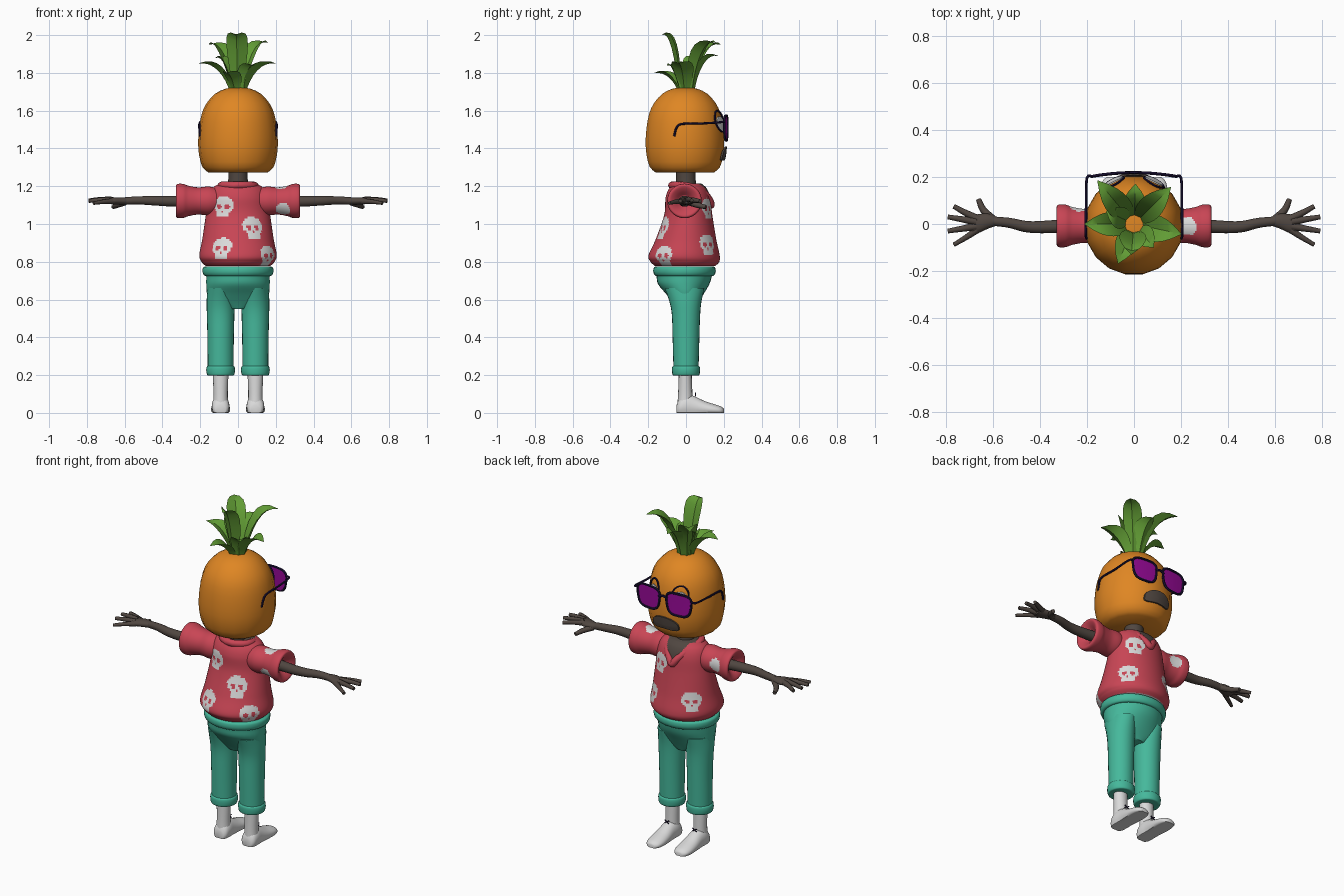
import bpy, bmesh, math
from mathutils import Vector as V

if "Cube" in bpy.data.objects:
    bpy.data.objects.remove(bpy.data.objects["Cube"])


def material(name, rgb):
    m = bpy.data.materials.new(name)
    m.use_nodes = True
    m.diffuse_color = (*rgb, 1)
    m.node_tree.nodes["Principled BSDF"].inputs["Base Color"].default_value = (*rgb, 1)
    return m


ORANGE = material("fruit_orange", (.74, .24, .017))
GREEN = material("leaf_green", (.12, .33, .035))
RED = material("shirt_red", (.58, .06, .09))
WHITE = material("off_white", (.7, .7, .7))
TEAL = material("trouser_teal", (.06, .48, .33))
SKIN = material("dark_skin", (.08, .062, .052))
NAVY = material("frame_navy", (.012, .006, .04))
PURPLE = material("lens_purple", (.32, .003, .32))
SIDES = ((1, "left_"), (-1, "right_"))
made = []


def spline(keys, steps, closed=False):
    """Smooth interpolation through equal-length tuples."""
    n, out = len(keys), []
    for i in range(n if closed else n - 1):
        pick = [(i + d) % n if closed else min(max(i + d, 0), n - 1) for d in (-1, 0, 1, 2)]
        a, b, c, d = [keys[p] for p in pick]
        for k in range(steps):
            t = k / steps
            out.append([.5 * (2*q + (r-p)*t + (2*p - 5*q + 4*r - s)*t*t + (3*q - p - 3*r + s)*t**3)
                        for p, q, r, s in zip(a, b, c, d)])
    return out if closed else out + [list(keys[-1])]


def build(name, rings, mats, closed=False, caps=True, rule=None, angle=50):
    """Skin a stack of rings; rule gives a material index per face centre."""
    bm = bmesh.new()
    rows = [[bm.verts.new(p) for p in ring] for ring in rings]
    n = len(rows[0])
    for i in range(len(rows) if closed else len(rows) - 1):
        a, b = rows[i], rows[(i + 1) % len(rows)]
        for j in range(n):
            k = (j + 1) % n
            bm.faces.new((a[j], a[k], b[k], b[j]))
    if caps and not closed:
        bm.faces.new(rows[0])
        bm.faces.new(rows[-1])
    bmesh.ops.recalc_face_normals(bm, faces=bm.faces)
    if rule:
        for f in bm.faces:
            f.material_index = rule(f.calc_center_median())
    me = bpy.data.meshes.new(name)
    bm.to_mesh(me)
    bm.free()
    for m in mats:
        me.materials.append(m)
    ob = bpy.data.objects.new(name, me)
    bpy.context.collection.objects.link(ob)
    made.append((ob, angle))
    return ob


def ellipse(c, u, v, n):
    return [V(c) + u * math.cos(2*math.pi*k/n) + v * math.sin(2*math.pi*k/n) for k in range(n)]


def loft_z(name, keys, mats, sides=24, steps=4, x=0, **kw):
    """keys: z, centre y, half width, half depth"""
    rings = [ellipse((x, cy, z), V((rx, 0, 0)), V((0, ry, 0)), sides)
             for z, cy, rx, ry in spline(keys, steps)]
    return build(name, rings, mats, **kw)


def tube(name, keys, mat, sides=8, steps=5, closed=False):
    """keys: x, y, z, radius"""
    pts = spline(keys, steps, closed)
    rings, u = [], None
    for i, p in enumerate(pts):
        nxt = pts[(i + 1) % len(pts)] if closed else pts[min(i + 1, len(pts) - 1)]
        prv = pts[i - 1] if closed else pts[max(i - 1, 0)]
        t = (V(nxt[:3]) - V(prv[:3])).normalized()
        base = u if u else t.orthogonal()
        u = (base - t * base.dot(t)).normalized()
        rings.append(ellipse(p[:3], u * p[3], t.cross(u) * p[3], sides))
    return build(name, rings, [mat], closed=closed)


def plate(name, outline, surface, mat, thick=.006):
    """Thin plate of an x,z outline bent onto y = surface(x, z)."""
    cx = sum(p[0] for p in outline) / len(outline)
    cz = sum(p[1] for p in outline) / len(outline)
    rings = []
    for back, scales in ((0, (.05, .35, .7, 1)), (thick, (1, .7, .35, .05))):
        for s in scales:
            flat = [(cx + (x - cx) * s, cz + (z - cz) * s) for x, z in outline]
            rings.append([V((x, surface(x, z) - back, z)) for x, z in flat])
    return build(name, rings, [mat])


def rounded(cx, cz, hw, hh, power, flare=0, n=28):
    out = []
    for k in range(n):
        a = 2 * math.pi * k / n
        c, s = math.cos(a), math.sin(a)
        z = math.copysign(abs(s)**power, s)
        out.append((cx + hw * math.copysign(abs(c)**power, c) * (1 + flare * z), cz + hh * z))
    return out


# Fruit head
HEAD = [(1.272, .155), (1.30, .188), (1.36, .205), (1.42, .211), (1.5, .207),
        (1.58, .193), (1.64, .166), (1.69, .12), (1.715, .07), (1.722, .03)]
loft_z("head", [(z, -.006, r, r) for z, r in HEAD], [ORANGE], sides=18, steps=2)


def face(x, z):
    """Depth of the front of the head."""
    for (z0, r0), (z1, r1) in zip(HEAD, HEAD[1:]):
        if z0 <= z <= z1:
            r = r0 + (r1 - r0) * (z - z0) / (z1 - z0)
            return math.sqrt(max(r*r - x*x, 0)) + .002
    return .1


# Mouth
plate("mouth", [(x, z - 2.5 * x * x) for x, z in rounded(0, 1.375, .085, .036, .7)],
      lambda x, z: face(x, z) + .005, SKIN, .009)


# Crown leaves: angle, reach, tip height, half width
LEAVES = [(-95, .13, 2.0, .055), (130, .24, 1.95, .05), (180, .21, 1.85, .05),
          (-12, .205, 1.85, .055), (45, .22, 1.96, .05), (-112, .18, 1.80, .045),
          (88, .17, 1.89, .05), (-50, .13, 1.84, .045), (155, .13, 1.88, .045)]
for i, (ang, reach, top, wide) in enumerate(LEAVES):
    a = math.radians(ang)
    out, side = V((math.cos(a), math.sin(a), 0)), V((-math.sin(a), math.cos(a), 0))
    rings = []
    for k in range(9):
        t = k / 8
        w = wide * (.4 + 1.9 * t) * (1 - t**2.2) / 1.05 + .002
        mid = out * (.035 + (reach - .035) * t**1.4) + V((0, 0, 1.70 + (top - 1.70) * math.sin(t * 1.75) / math.sin(1.75)))
        fold = (V((0, 0, 1)) - out) * w * .3
        under = (out - V((0, 0, 1))) * .008 * (1.1 - t)
        rings.append([mid + side*w + fold, mid, mid - side*w + fold, mid + under])
    build("crown_leaf_%d" % (i + 1), rings, [GREEN], angle=35)


# Sunglasses and eyes
def visor(x, z):
    return .218 - .5 * x * x


for s, tag in SIDES:
    lens = rounded(s * .1, 1.508, .076, .066, .6, .12)
    plate(tag + "lens", lens, visor, PURPLE)
    tube(tag + "lens_rim", [(x, visor(x, z), z, .007) for x, z in lens], NAVY, 6, 1, True)
    tube(tag + "temple", [(s*.175, .2, 1.545, .006), (s*.2, .195, 1.54, .006), (s*.203, .08, 1.532, .006),
                          (s*.205, -.02, 1.53, .006), (s*.205, -.05, 1.51, .006), (s*.2, -.062, 1.465, .006)],
         NAVY, 6, 4)
    eye = rounded(s * .085, 1.545, .042, .055, 1)
    plate(tag + "eye", rounded(s * .085, 1.53, .036, .04, 1), lambda x, z: face(x, z) + .004, WHITE)
    tube(tag + "eye_outline", [(x, face(x, z), z, .005) for x, z in eye], NAVY, 6, 1, True)
tube("nose_bridge", [(-.03, .217, 1.53, .007), (0, .219, 1.54, .007), (.03, .217, 1.53, .007)], NAVY, 6)

# Neck
loft_z("neck", [(1.13, .005, .06, .06), (1.22, 0, .052, .052), (1.3, 0, .052, .052)], [SKIN], 16)

# Shirt with skull print: angle and height of each skull
SKULLS = [(-130, 1.09), (-57, .98), (-118, .87), (-37, .83), (52, 1.08), (40, .89), (135, .90)]


def shirt_rule(c):
    if c.y > 0 and c.z > 1.1 and abs(c.x) < (c.z - 1.1) * .6:
        return 2
    for ang, z in SKULLS:
        d = (math.atan2(c.y, c.x) - math.radians(ang) + math.pi) % (2 * math.pi) - math.pi
        u, v = d * math.hypot(c.x, c.y), c.z - z
        holes = math.hypot(abs(u) - .022, v - .002) < .013 or math.hypot(u, v + .022) < .006
        skull = (u / .056)**2 + ((v - .01) / .047)**2 < 1 or (abs(u) < .034 and -.055 < v < 0)
        if skull and not holes:
            return 1
    return 0


loft_z("shirt_body", [(.778, -.005, .172, .16), (.80, -.006, .193, .182), (.835, -.01, .205, .188),
                      (.92, 0, .189, .16), (1.05, .012, .17, .127), (1.14, .01, .158, .118),
                      (1.19, .01, .135, .098), (1.215, .01, .095, .07)],
       [RED, WHITE, SKIN], sides=128, steps=11, rule=shirt_rule)
collar = [(0, -.075, 1.205), (.07, -.045, 1.205), (.09, .01, 1.2), (.065, .08, 1.175), (.025, .122, 1.13),
          (0, .132, 1.1), (-.025, .122, 1.13), (-.065, .08, 1.175), (-.09, .01, 1.2), (-.07, -.045, 1.205)]
tube("collar", [(*p, .02) for p in collar], RED, 10, 4, True)

# Sleeves, arms and hands
SLEEVE = [(.09, .06), (.15, .076), (.21, .072), (.26, .08), (.29, .09), (.32, .09), (.328, .078), (.315, .055), (.29, .03)]
FINGERS = {"thumb": [(.60, .02, 1.115, .018), (.64, .06, 1.10, .015), (.66, .105, 1.09, .011)],
           "index_finger": [(.66, .02, 1.125, .017), (.72, .05, 1.125, .013), (.765, .075, 1.12, .01)],
           "middle_finger": [(.67, .01, 1.128, .017), (.73, .02, 1.13, .013), (.79, .03, 1.125, .01)],
           "ring_finger": [(.67, -.01, 1.125, .017), (.73, -.02, 1.127, .013), (.79, -.03, 1.122, .01)],
           "little_finger": [(.66, -.02, 1.12, .016), (.71, -.055, 1.118, .012), (.765, -.088, 1.11, .009)]}
for s, tag in SIDES:
    spots = [V((.24, -.065, 1.08)), V((.23, -.01, 1.19))] if s > 0 else [V((-.24, .07, 1.13))]
    rings = [ellipse((s * x, -.008, 1.122), V((0, r, 0)), V((0, 0, r)), 48) for x, r in spline(SLEEVE, 6)]
    build(tag + "sleeve", rings, [RED, WHITE],
          rule=lambda c: int(any((c - p).length < .038 for p in spots)))
    tube(tag + "arm", [(s*x, y, z, r) for x, y, z, r in
                       [(.27, -.005, 1.12, .03), (.36, -.012, 1.12, .028), (.45, -.012, 1.123, .025),
                        (.53, .005, 1.125, .022), (.60, .012, 1.122, .02)]], SKIN, 12)
    palm = [(.58, .012, .018, .017), (.62, .012, .032, .02), (.66, .002, .04, .019), (.69, 0, .036, .015)]
    build(tag + "palm", [ellipse((s * x, y, 1.122), V((0, a, 0)), V((0, 0, b)), 14)
                         for x, y, a, b in spline(palm, 3)], [SKIN])
    for finger, keys in FINGERS.items():
        tube(tag + finger, [(s * x, y, z, r) for x, y, z, r in keys], SKIN, 8, 4)

# Trousers
loft_z("trouser_hips", [(.55, 0, .06, .05), (.585, -.002, .145, .07), (.63, -.006, .164, .1),
                        (.68, -.012, .168, .135), (.72, -.01, .168, .146), (.745, -.01, .17, .15)], [TEAL], 32)
loft_z("waistband", [(.725, -.008, .16, .14), (.727, -.008, .178, .155), (.745, -.008, .187, .165),
                     (.768, -.008, .185, .163), (.776, -.008, .17, .15)], [TEAL], 32)
for s, tag in SIDES:
    loft_z(tag + "trouser_leg", [(.215, 0, .068, .066), (.4, 0, .07, .071), (.52, 0, .073, .075),
                                 (.59, -.003, .074, .085), (.66, -.008, .07, .105)], [TEAL], x=s * .092)
    loft_z(tag + "trouser_cuff", [(.198, 0, .055, .055), (.2, 0, .07, .07), (.222, 0, .076, .074),
                                  (.243, 0, .074, .073), (.25, 0, .066, .065)], [TEAL], x=s * .092)

    # Shoes
    loft_z(tag + "ankle", [(.03, -.005, .042, .042), (.1, -.004, .038, .038), (.22, -.004, .042, .034)],
           [WHITE], 16, x=s * .092)
    foot = [(-.05, .028, .04), (-.035, .043, .075), (0, .047, .098), (.04, .046, .09),
            (.1, .05, .062), (.15, .05, .046), (.185, .04, .034), (.2, .02, .022)]
    rings = [[V((p.x, p.y, max(p.z, 0))) for p in ellipse((s * .092, y, h * .35), V((w, 0, 0)), V((0, 0, h * .65)), 24)]
             for y, w, h in spline(foot, 3)]
    build(tag + "shoe", rings, [WHITE])
    for k in (-1, 1):
        tube(tag + "lace_%d" % (k + 2), [(s*.092 - .014, .05, .098 - k*.008, .003),
                                        (s*.092 + .014, .05, .098 + k*.008, .003)], NAVY, 6, 1)

# Smooth shading with sharp edges kept
for ob, angle in made:
    bpy.ops.object.select_all(action='DESELECT')
    ob.select_set(True)
    bpy.context.view_layer.objects.active = ob
    bpy.ops.object.shade_smooth_by_angle(angle=math.radians(angle))
